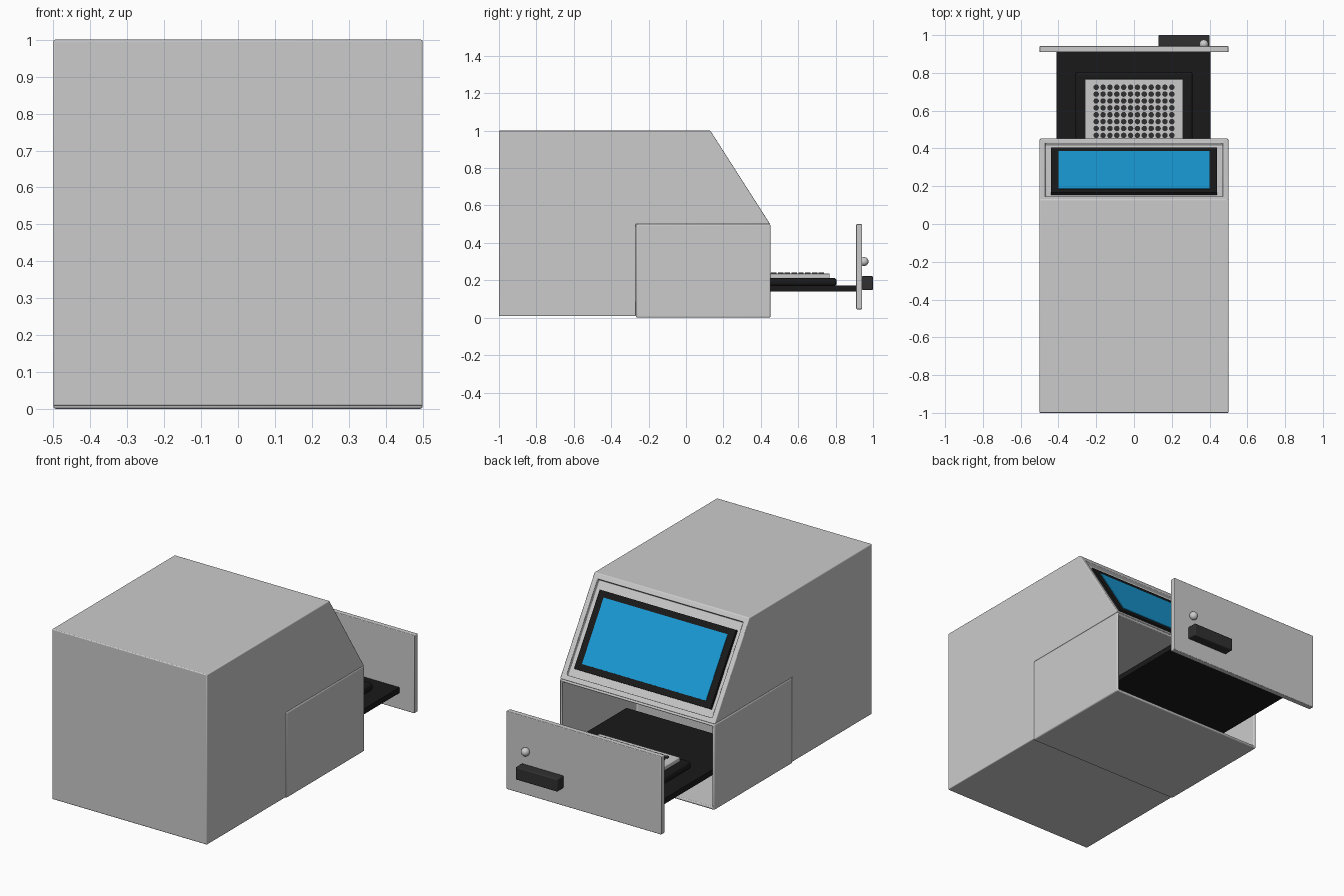
import bpy, bmesh, math
from mathutils import Matrix, Vector

if "Cube" in bpy.data.objects:
    bpy.data.objects.remove(bpy.data.objects["Cube"])


def material(name, rgb):
    m = bpy.data.materials.new(name)
    m.diffuse_color = (*rgb, 1)
    m.use_nodes = True
    m.node_tree.nodes["Principled BSDF"].inputs["Base Color"].default_value = m.diffuse_color
    return m


BLACK = material("black", (0.01, 0.01, 0.01))
DARK = material("dark_grey", (0.03, 0.03, 0.03))
BLUE = material("screen_blue", (0.01, 0.33, 0.68))


def finish(name, bm, mat=None, bevel=0.0):
    bmesh.ops.recalc_face_normals(bm, faces=bm.faces)
    me = bpy.data.meshes.new(name)
    bm.to_mesh(me)
    bm.free()
    ob = bpy.data.objects.new(name, me)
    bpy.context.collection.objects.link(ob)
    if mat:
        me.materials.append(mat)
    if bevel:
        mod = ob.modifiers.new("bevel", 'BEVEL')
        mod.width, mod.segments, mod.limit_method = bevel, 3, 'ANGLE'
    bpy.context.view_layer.objects.active = ob
    ob.select_set(True)
    bpy.ops.object.shade_smooth_by_angle(angle=math.radians(35))
    ob.select_set(False)
    return ob


def box_bm(lo, hi):
    bm = bmesh.new()
    lo, hi = Vector(lo), Vector(hi)
    bmesh.ops.create_cube(bm, size=1, matrix=Matrix.Translation((lo + hi) / 2)
                          @ Matrix.Diagonal((*(hi - lo), 1)))
    return bm


def box(name, lo, hi, mat=None, bevel=0.0):
    return finish(name, box_bm(lo, hi), mat, bevel)


def recess(bm, direction, border, depth):
    """Inset the face pointing along direction and push it inwards."""
    bm.normal_update()
    d = Vector(direction).normalized()
    f = max(bm.faces, key=lambda g: g.normal.dot(d))
    bmesh.ops.inset_region(bm, faces=[f], thickness=border)
    n = f.normal.copy()
    bmesh.ops.inset_region(bm, faces=[f], thickness=0.0001)
    bmesh.ops.translate(bm, verts=f.verts[:], vec=-n * depth)


# Main body: side profile extruded across x, with recessed display surround
profile = [(-1, .008), (-.268, .008), (-.268, .5), (.45, .5), (.13, 1), (-1, 1)]
bm = bmesh.new()
side = bm.faces.new([bm.verts.new((-.5, y, z)) for y, z in profile])
ext = bmesh.ops.extrude_face_region(bm, geom=[side])
bmesh.ops.translate(bm, vec=(1, 0, 0),
                    verts=[v for v in ext["geom"] if isinstance(v, bmesh.types.BMVert)])
bmesh.ops.recalc_face_normals(bm, faces=bm.faces)
recess(bm, (0, .5, .32), .043, .025)
finish("main_body", bm, bevel=.005)

# Display, lying in the sloped recess
tilt = -math.atan2(.5, .32)
normal = Vector((0, .5, .32)).normalized()
for name, w, h, low, high, mat in (("screen_bezel", .88, .44, -.03, -.008, BLACK),
                                   ("screen", .80, .37, -.012, -.005, BLUE)):
    ob = box(name, (-w / 2, -h / 2, low), (w / 2, h / 2, high), mat)
    ob.location = (0, .292, .747)
    ob.rotation_euler.x = tilt

# Drawer housing, open at the drawer end
bm = box_bm((-.5, -.268, 0), (.5, .452, .5))
recess(bm, (0, 1, 0), .022, .69)
finish("drawer_housing", bm, bevel=.008)

# Drawer: tray, front panel, handle and button
box("drawer_tray", (-.41, -.03, .14), (.405, .915, .172), BLACK)
box("drawer_front", (-.5, .91, .045), (.5, .942, .5), bevel=.004)
box("drawer_handle", (.13, .94, .148), (.40, 1.0, .222), DARK, .006)
bm = bmesh.new()
bmesh.ops.create_uvsphere(bm, u_segments=24, v_segments=14, radius=.024,
                          matrix=Matrix.Translation((.37, .952, .30)))
finish("drawer_button", bm)

# Sample block and well plate on the tray
box("sample_block", (-.31, .39, .17), (.31, .805, .213), BLACK, .015)
box("well_plate", (-.26, .425, .21), (.26, .768, .236), None, .004)
bm = bmesh.new()
for i in range(12):
    for j in range(8):
        bmesh.ops.create_cone(
            bm, cap_ends=True, segments=16, radius1=.0145, radius2=.0145, depth=.012,
            matrix=Matrix.Translation(((i - 5.5) * .0364, .724 - j * .0364, .235)))
finish("wells", bm, DARK)
